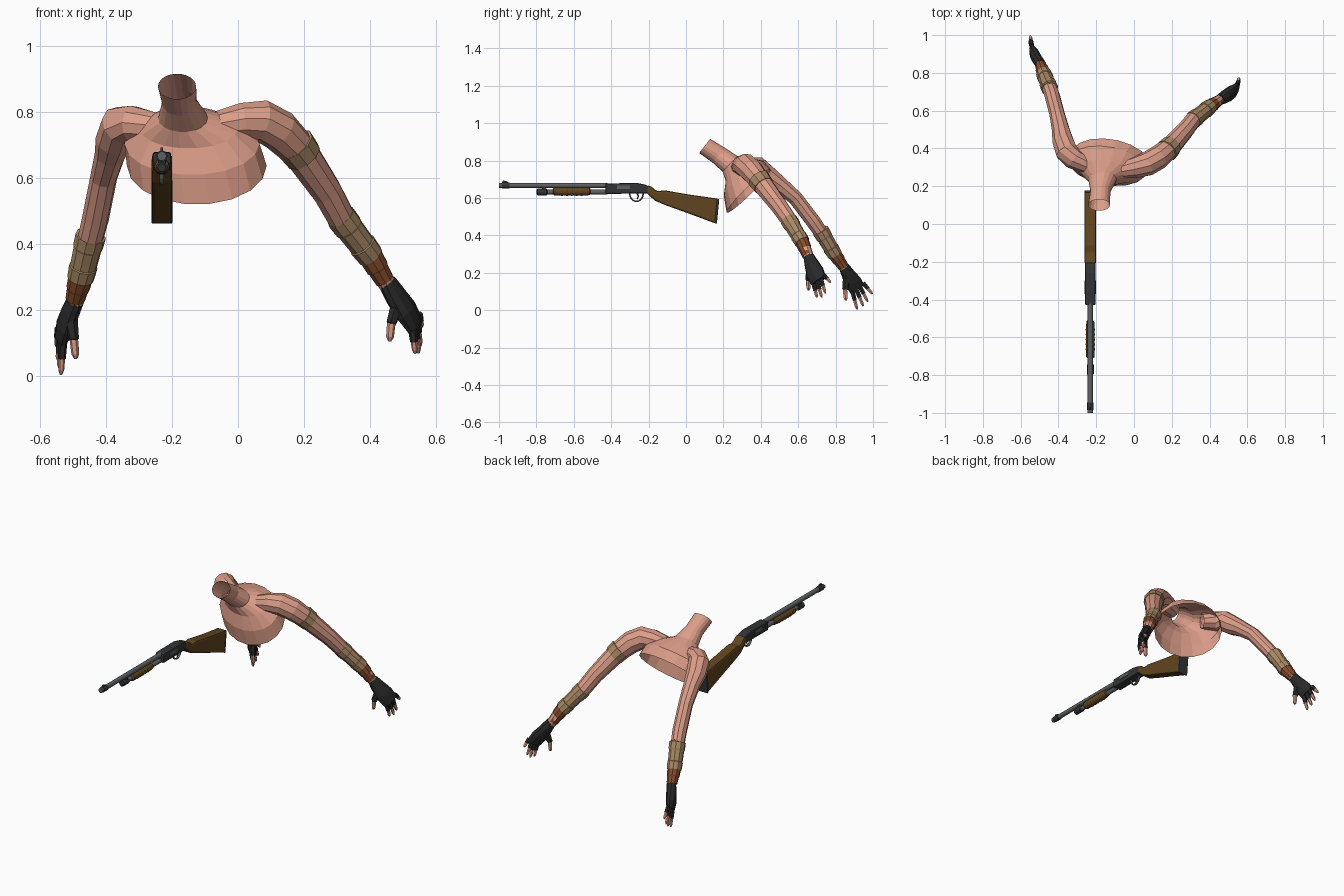
import bpy, bmesh, math
from mathutils import Vector

old = bpy.data.objects.get("Cube")
if old:
    bpy.data.objects.remove(old, do_unlink=True)


def material(name, r, g, b):
    m = bpy.data.materials.new(name)
    m.use_nodes = True
    m.diffuse_color = (r, g, b, 1)
    m.node_tree.nodes["Principled BSDF"].inputs["Base Color"].default_value = (r, g, b, 1)
    return m


skin = material("skin", .72, .34, .25)
tan = material("tan_wrap", .40, .25, .13)
leather = material("brown_leather", .25, .075, .025)
black = material("black_glove", .022, .022, .022)
wood = material("dark_wood", .12, .06, .014)
gunmetal = material("dark_metal", .032, .034, .036)
steel = material("grey_steel", .11, .115, .12)


def finish(name, bm, mats, smooth=False):
    bmesh.ops.recalc_face_normals(bm, faces=bm.faces)
    mesh = bpy.data.meshes.new(name)
    bm.to_mesh(mesh)
    bm.free()
    for m in mats:
        mesh.materials.append(m)
    ob = bpy.data.objects.new(name, mesh)
    bpy.context.collection.objects.link(ob)
    if smooth:
        bpy.ops.object.select_all(action='DESELECT')
        ob.select_set(True)
        bpy.context.view_layer.objects.active = ob
        bpy.ops.object.shade_smooth_by_angle(angle=math.radians(40))
    return ob


def loft(name, rings, mats, caps=True, smooth=False):
    """Skin a list of point rings; mats holds one material or one per segment."""
    bm = bmesh.new()
    slots = list(dict.fromkeys(mats))
    loops = [[bm.verts.new(p) for p in ring] for ring in rings]
    n = len(loops[0])
    for s, (a, b) in enumerate(zip(loops, loops[1:])):
        for i in range(n):
            j = (i + 1) % n
            f = bm.faces.new((a[i], a[j], b[j], b[i]))
            f.material_index = slots.index(mats[min(s, len(mats) - 1)])
    if caps:
        bm.faces.new(loops[0])
        bm.faces.new(loops[-1]).material_index = slots.index(mats[-1])
    return finish(name, bm, slots, smooth)


def tube(name, path, mats, sides=8, axis=(0, 1, 1), caps=True, smooth=False):
    """Path points are x, y, z, radius along axis and optional radius across it."""
    pts = [Vector(p[:3]) for p in path]
    rings = []
    for i, p in enumerate(path):
        t = (pts[min(i + 1, len(pts) - 1)] - pts[max(i - 1, 0)]).normalized()
        n = Vector(axis)
        n = (n - t * n.dot(t)).normalized()
        b = t.cross(n)
        angles = [2 * math.pi * (k + .5) / sides for k in range(sides)]
        rings.append([pts[i] + n * p[3] * math.cos(a) + b * p[-1] * math.sin(a) for a in angles])
    return loft(name, rings, mats, caps, smooth)


def wrap(name, start, end, profile, mat):
    """Band around a limb; profile holds fraction along it and radius."""
    a, b = Vector(start), Vector(end)
    return tube(name, [(*a.lerp(b, t), r) for t, r in profile], [mat], sides=10)


# Torso shell, open at the neck and waist, leaning forward
# centre x, half width, front y, front z, back y, back z
sections = [
    (-.185, .058, .07, .84, .13, .917),
    (-.178, .053, .14, .79, .21, .868),
    (-.167, .075, .195, .74, .275, .825),
    (-.15, .15, .215, .69, .335, .815),
    (-.14, .205, .205, .61, .41, .80),
    (-.125, .212, .22, .52, .45, .755),
]
rings = []
for cx, hw, fy, fz, by, bz in sections:
    ring = []
    for k in range(18):
        a = 2 * math.pi * k / 18
        dx, t = hw * math.cos(a), (1 + math.sin(a)) / 2
        skew = -.13 * dx if hw > .1 else 0
        ring.append((cx + dx, fy + (by - fy) * t + skew, fz + (bz - fz) * t))
    rings.append(ring)
loft("torso", rings, [skin], caps=False)

# Arms
tube("right_arm", [
    (-.25, .31, .755, .045), (-.32, .345, .765, .056), (-.358, .385, .76, .061),
    (-.376, .44, .715, .057), (-.388, .50, .672, .047), (-.408, .585, .60, .041),
    (-.433, .68, .475, .041), (-.462, .76, .36, .037), (-.493, .845, .225, .026),
], [skin], sides=10, caps=False)
tube("left_arm", [
    (-.06, .285, .76, .045), (.01, .30, .772, .057), (.07, .318, .775, .064),
    (.125, .35, .745, .064), (.185, .40, .685, .056), (.27, .495, .56, .047),
    (.316, .555, .475, .044), (.403, .622, .363, .037), (.455, .66, .275, .027),
], [skin], sides=10, caps=False)

# Forearm bracers, wrist cuffs and the upper arm band
bracer = [(0, .04), (0, .047), (.25, .046), (.3, .043), (.7, .041), (.72, .044), (1, .041), (1, .03)]
cuff = [(0, .03), (0, .038), (.5, .036), (.55, .033), (1, .03), (1, .02)]
band = [(0, .05), (0, .062), (1, .058), (1, .05)]
wrap("right_bracer", (-.447, .72, .425), (-.478, .797, .295), bracer, tan)
wrap("left_bracer", (.312, .55, .482), (.403, .622, .363), bracer, tan)
wrap("right_cuff", (-.477, .795, .30), (-.494, .842, .232), cuff, leather)
wrap("left_cuff", (.40, .62, .367), (.445, .652, .29), cuff, leather)
wrap("left_arm_band", (.172, .387, .703), (.199, .414, .667), band, tan)


def hand(side, palm, spread, knuckles, tips, thumb):
    """Fingerless glove with four fingers and a thumb."""
    tube(side + "_palm", palm, [black], sides=10, axis=spread)
    first, last = map(Vector, knuckles)
    for i, tip in enumerate(tips):
        k, tip = first.lerp(last, i / 3), Vector(tip)
        mid = k.lerp(tip, .5)
        tube(f"{side}_finger_{i + 1}",
             [(*k, .014), (*mid, .012), (*mid, .01), (*k.lerp(tip, .85), .009), (*tip, .004)],
             [black, black, skin], sides=6)
    a, b, c = map(Vector, thumb)
    tube(side + "_thumb",
         [(*a, .022), (*b, .016), (*b, .013), (*b.lerp(c, .75), .012), (*c, .005)],
         [black, black, skin], sides=6)


hand("right",
     [(-.492, .845, .232, .029, .027), (-.508, .866, .195, .037, .028),
      (-.525, .893, .15, .048, .027), (-.537, .915, .115, .045, .018)],
     (-.01, .06, .045),
     [(-.532, .89, .10), (-.543, .947, .145)],
     [(-.537, .915, .004), (-.541, .948, .022), (-.545, .972, .045), (-.549, .997, .087)],
     [(-.508, .86, .175), (-.498, .85, .11), (-.492, .855, .052)])
hand("left",
     [(.452, .657, .285, .03, .028), (.477, .672, .245, .041, .03),
      (.508, .69, .20, .052, .03), (.537, .71, .155, .048, .02)],
     (.02, .06, .05),
     [(.53, .683, .14), (.547, .737, .187)],
     [(.538, .70, .068), (.548, .726, .069), (.553, .746, .09), (.557, .774, .148)],
     [(.485, .665, .22), (.465, .653, .16), (.46, .655, .105)])

# Long gun, aimed to the front
GX = -.231


def rod(name, z, profile, mat, sides=14):
    """Turned part along y; profile holds y and radius."""
    return tube(name, [(GX, y, z, r) for y, r in profile], [mat], sides, axis=(0, 0, 1), smooth=True)


def plate(name, outline, half, mat, bevel):
    """Side outline in y, z extruded across x with softened edges."""
    ob = loft(name, [[(GX + s * half, y, z) for y, z in outline] for s in (-1, 1)], [mat])
    mod = ob.modifiers.new("soft_edges", 'BEVEL')
    mod.width, mod.segments, mod.limit_method = bevel, 2, 'ANGLE'
    return ob


plate("stock", [(-.21, .668), (-.19, .665), (-.155, .636), (-.115, .641), (.02, .618), (.174, .596),
                (.16, .463), (.02, .515), (-.11, .562), (-.165, .585), (-.21, .625)], .031, wood, .01)
plate("butt_pad", [(.165, .597), (.178, .595), (.165, .461), (.152, .466)], .032, gunmetal, .004)
plate("receiver", [(-.43, .678), (-.26, .68), (-.22, .672), (-.19, .657), (-.195, .624), (-.43, .622)],
      .028, gunmetal, .008)
plate("ejection_port", [(-.37, .668), (-.30, .668), (-.30, .648), (-.37, .648)], .03, steel, .001)
rod("barrel", .667, [(-1, .008), (-1, .014), (-.42, .014)], steel)
rod("muzzle_band", .667, [(-.985, .012), (-.985, .017), (-.945, .017), (-.945, .012)], gunmetal)
plate("front_sight", [(-.985, .68), (-.978, .694), (-.96, .69), (-.945, .68)], .004, gunmetal, .001)
rod("magazine_tube", .632, [(-.78, .013), (-.42, .013)], steel)
rod("magazine_cap", .632, [(-.80, .012), (-.795, .018), (-.745, .018), (-.74, .012)], gunmetal)
plate("barrel_clamp", [(-.77, .67), (-.75, .67), (-.75, .63), (-.77, .63)], .012, gunmetal, .002)
rod("fore_end", .635, [(-.71, .015), (-.705, .022), (-.68, .023), (-.54, .023), (-.515, .02), (-.51, .014)], wood)
for i in range(5):
    y = -.67 + i * .026
    rod(f"grip_ridge_{i + 1}", .635, [(y, .022), (y + .004, .025), (y + .01, .025), (y + .014, .022)], wood)

# Trigger guard and trigger
arc = [math.pi * k / 10 for k in range(11)]
tube("trigger_guard",
     [(GX, -.265 + .036 * math.cos(a), .624 - .042 * math.sin(a), .008, .004) for a in arc],
     [steel], sides=6, axis=(1, 0, 0))
tube("trigger", [(GX, -.26, .625, .005), (GX, -.255, .608, .004), (GX, -.262, .594, .003)],
     [steel], sides=6, axis=(1, 0, 0))
